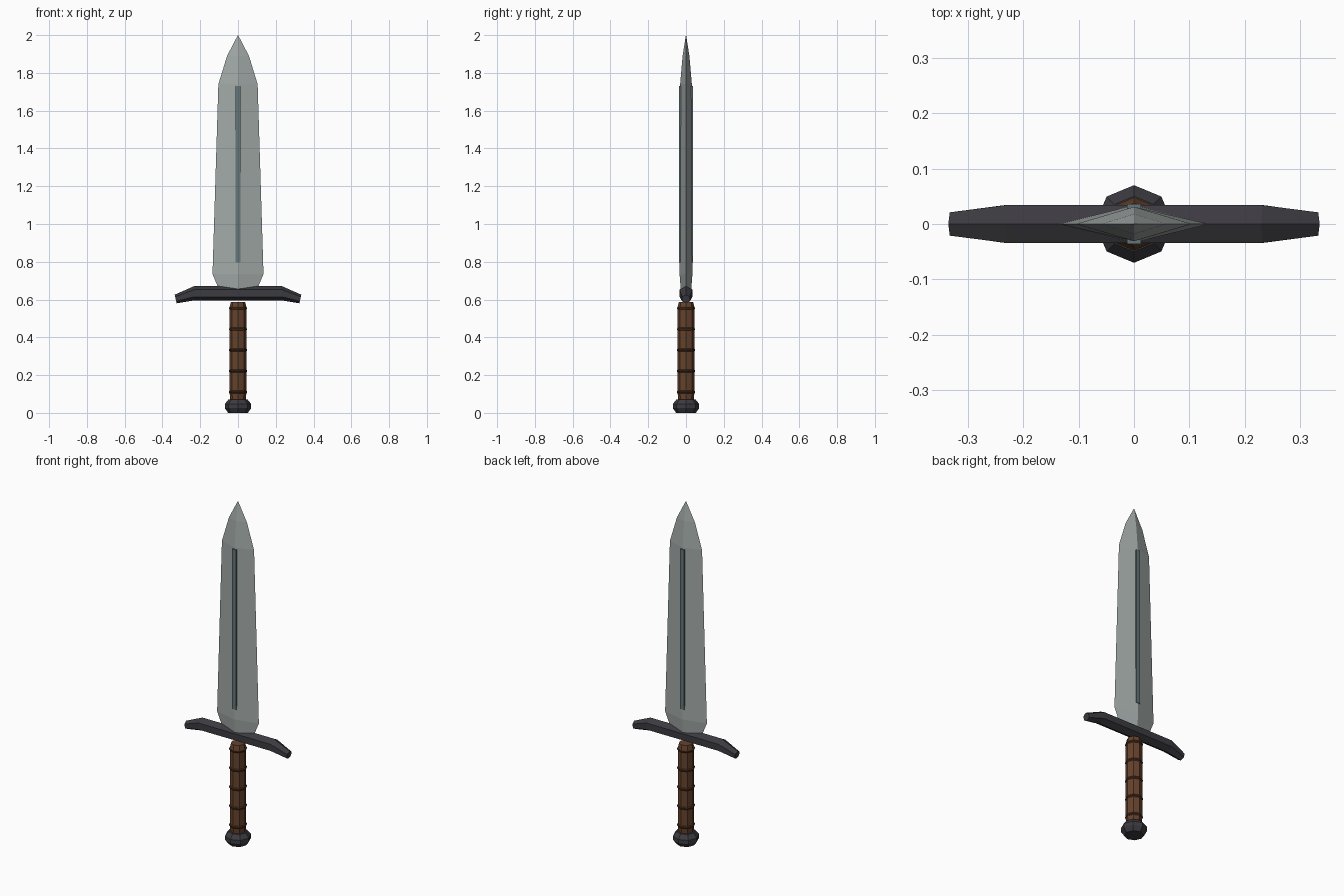
import bpy, bmesh
from math import cos, sin, pi

if "Cube" in bpy.data.objects:
    bpy.data.objects.remove(bpy.data.objects["Cube"])


def material(name, color):
    m = bpy.data.materials.new(name)
    m.diffuse_color = (*color, 1)
    m.use_nodes = True
    m.node_tree.nodes["Principled BSDF"].inputs["Base Color"].default_value = m.diffuse_color
    return m


STEEL = material("steel", (0.36, 0.40, 0.39))
GROOVE = material("groove_steel", (0.13, 0.18, 0.19))
IRON = material("dark_iron", (0.045, 0.043, 0.052))
LEATHER = material("leather", (0.13, 0.055, 0.025))
CORD = material("dark_leather", (0.085, 0.035, 0.017))


def loft(name, rings, mat):
    """Skin equal-length rings of points and cap both ends."""
    bm = bmesh.new()
    loops = [[bm.verts.new(p) for p in ring] for ring in rings]
    n = len(loops[0])
    for a, b in zip(loops, loops[1:]):
        for i in range(n):
            j = (i + 1) % n
            bm.faces.new((a[i], a[j], b[j], b[i]))
    bm.faces.new(loops[0][::-1])
    bm.faces.new(loops[-1])
    bmesh.ops.remove_doubles(bm, verts=bm.verts, dist=1e-5)
    bmesh.ops.recalc_face_normals(bm, faces=bm.faces)
    me = bpy.data.meshes.new(name)
    bm.to_mesh(me)
    bm.free()
    me.materials.append(mat)
    ob = bpy.data.objects.new(name, me)
    bpy.context.collection.objects.link(ob)
    return ob


def lathe(name, profile, mat, sides=8):
    return loft(name, [[(r * cos(2 * pi * i / sides), r * sin(2 * pi * i / sides), z)
                        for i in range(sides)] for r, z in profile], mat)


# Blade: diamond section (z, half width, half thickness), closing to a point
blade = [(0.64, 0.095, 0.027), (0.735, 0.135, 0.034), (1.74, 0.104, 0.031),
         (1.89, 0.058, 0.018), (2.0, 0.0005, 0.0005)]
loft("blade", [[(w, 0, z), (0, t, z), (-w, 0, z), (0, -t, z)] for z, w, t in blade], STEEL)

# Central groove strip, showing on both faces
loft("blade_groove", [[(x, y, z) for x, y in
                       ((0.013, -0.036), (0.013, 0.036), (-0.013, 0.036), (-0.013, -0.036))]
                      for z in (0.795, 1.73)], GROOVE)

# Guard: hexagonal bar with a ridge on top, drooping narrower ends
# (x at top, x at bottom, top z, bottom z, half depth)
half = [(0.23, 0.235, 0.672, 0.595, 0.034), (0.335, 0.325, 0.626, 0.58, 0.021)]
stations = [(-a, -b, t, u, d) for a, b, t, u, d in reversed(half)] + half
rings = []
for xt, xb, zt, zb, d in stations:
    def at(f, y):
        return (xb + (xt - xb) * f, y, zb + (zt - zb) * f)
    rings.append([at(1, 0), at(0.75, d), at(0.25, d), at(0, 0), at(0.25, -d), at(0.75, -d)])
loft("guard", rings, IRON)

# Grip and its raised wrapping bands
lathe("grip", [(0.040, 0.06), (0.044, 0.10), (0.044, 0.56), (0.038, 0.587)], LEATHER)
for k in range(5):
    z = 0.11 + 0.111 * k
    lathe(f"grip_band_{k + 1}", [(0.043, z - 0.009), (0.048, z - 0.003),
                                 (0.048, z + 0.003), (0.043, z + 0.009)], CORD)

# Pommel
lathe("pommel", [(0.052, 0.0), (0.070, 0.025), (0.070, 0.047), (0.050, 0.072)], IRON)
